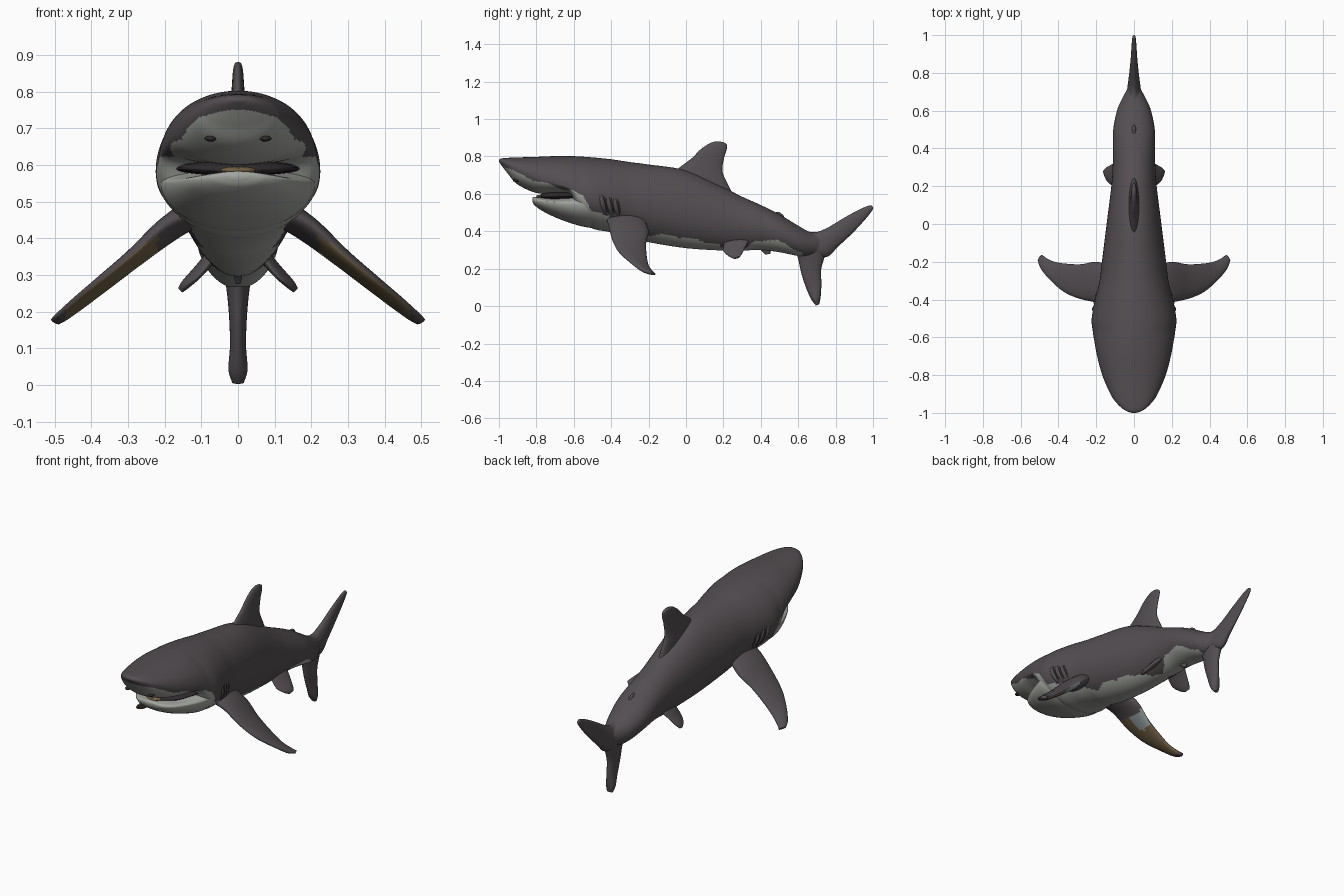
import bpy, bmesh, math
from mathutils import Vector

if "Cube" in bpy.data.objects:
    bpy.data.objects.remove(bpy.data.objects["Cube"])


def material(name, rgb):
    m = bpy.data.materials.new(name)
    m.use_nodes = True
    m.diffuse_color = (*rgb, 1)
    node = next(n for n in m.node_tree.nodes if n.type == 'BSDF_PRINCIPLED')
    node.inputs["Base Color"].default_value = (*rgb, 1)
    node.inputs["Roughness"].default_value = 0.7
    return m


GREY = material("slate_grey", (.088, .076, .083))
PALE = material("pale_belly", (.37, .385, .35))
TAN = material("tan_underside", (.17, .12, .06))
BLACK = material("dark_slit", (.03, .025, .028))
BLUE = material("blue_grey", (.30, .36, .37))


def smooth_rows(rows, steps):
    """Catmull-Rom interpolation through rows of equal length."""
    out = []
    for i in range(len(rows) - 1):
        a, b, c, d = (rows[max(0, min(len(rows) - 1, i + k))] for k in (-1, 0, 1, 2))
        for s in range(steps):
            t = s / steps
            out.append([.5 * (2 * q + (r - p) * t + (2 * p - 5 * q + 4 * r - w) * t * t
                              + (3 * q - p - 3 * r + w) * t ** 3)
                        for p, q, r, w in zip(a, b, c, d)])
    out.append(list(rows[-1]))
    return out


def loft(name, rings, mats, rule=None):
    """Skin closed rings, cap both ends and colour faces by a rule."""
    bm = bmesh.new()
    loops = [[bm.verts.new(p) for p in ring] for ring in rings]
    n = len(loops[0])
    for a, b in zip(loops, loops[1:]):
        for i in range(n):
            bm.faces.new((a[i], a[(i + 1) % n], b[(i + 1) % n], b[i]))
    bm.faces.new(loops[0])
    bm.faces.new(loops[-1])
    bmesh.ops.recalc_face_normals(bm, faces=bm.faces)
    for f in bm.faces:
        f.smooth = True
        if rule:
            f.material_index = rule(f.calc_center_median(), f.normal)
    mesh = bpy.data.meshes.new(name)
    bm.to_mesh(mesh)
    bm.free()
    for m in mats:
        mesh.materials.append(m)
    ob = bpy.data.objects.new(name, mesh)
    bpy.context.collection.objects.link(ob)
    return ob


def trunk(name, rows, mats, rule, sides=96):
    """Rows hold y, top z, bottom z, half width and widest z."""
    rings = []
    for y, top, bot, w, mid in smooth_rows(rows, 9):
        ring = []
        for i in range(sides):
            a = math.tau * i / sides
            s = math.sin(a)
            ring.append((w * math.cos(a), y, mid + s * ((top - mid) if s > 0 else (mid - bot))))
        rings.append(ring)
    return loft(name, rings, mats, rule)


def fin(name, stations, normal, mats=(GREY,), rule=None, side=1, sides=28):
    """Stations hold a leading point, a trailing point and a half thickness."""
    normal = Vector(normal).normalized()
    rings = []
    for r in smooth_rows([(*l, *t, h) for l, t, h in stations], 7):
        lead, trail = Vector(r[:3]), Vector(r[3:6])
        ring = []
        for i in range(sides):
            a = math.tau * i / sides
            p = (lead + trail) / 2 + (lead - trail) / 2 * math.cos(a) + normal * r[6] * math.sin(a)
            ring.append((p.x * side, p.y, p.z))
        rings.append(ring)
    return loft(name, rings, mats, rule)


# Countershading: height of the pale edge along the body
EDGE = [(-1, .765), (-.9, .71), (-.8, .67), (-.7, .64), (-.6, .615), (-.55, .59), (-.5, .51),
        (-.4, .47), (-.3, .42), (-.2, .38), (-.05, .375), (.1, .345), (.17, .335), (.2, .3),
        (.32, .31), (.37, .345), (.46, .36), (.55, .32), (.62, .29), (.65, .2), (2, .2)]


def belly_rule(c, n):
    for (y0, z0), (y1, z1) in zip(EDGE, EDGE[1:]):
        if y0 <= c.y <= y1:
            wave = .006 * math.sin(c.y * 40)
            return int(c.z < z0 + (z1 - z0) * (c.y - y0) / (y1 - y0) + wave)
    return 1


# Body with snout
trunk("body", [
    (-1, .782, .772, .012, .777), (-.985, .79, .75, .05, .772), (-.95, .793, .705, .09, .755),
    (-.9, .795, .65, .125, .73), (-.8, .798, .605, .168, .69), (-.7, .802, .60, .195, .66),
    (-.62, .802, .59, .21, .63), (-.57, .80, .47, .218, .6), (-.5, .795, .415, .224, .58),
    (-.4, .785, .395, .205, .57), (-.3, .77, .37, .182, .56), (-.2, .757, .342, .17, .54),
    (0, .725, .31, .145, .5), (.2, .635, .297, .12, .46), (.3, .585, .297, .113, .44),
    (.4, .54, .3, .112, .42), (.5, .49, .288, .11, .39), (.6, .43, .268, .09, .35),
    (.66, .397, .265, .065, .335), (.74, .37, .29, .02, .33)],
    (GREY, PALE), belly_rule)

# Lower jaw
trunk("lower_jaw", [
    (-.822, .578, .56, .03, .57), (-.81, .583, .54, .075, .565), (-.77, .58, .51, .122, .56),
    (-.7, .576, .475, .162, .555), (-.62, .585, .445, .193, .55), (-.55, .6, .425, .21, .55),
    (-.48, .59, .415, .2, .55)], (GREY, PALE), belly_rule)

# Mouth interior: dark hollow and tongue
trunk("mouth_hollow", [(-.775, .6, .575, .06, .588), (-.72, .612, .57, .13, .59),
                       (-.6, .615, .57, .17, .59)], (BLACK,), None, 40)
trunk("tongue", [(-.80, .592, .578, .02, .585), (-.77, .596, .575, .05, .586),
                 (-.65, .598, .57, .07, .585)], (TAN,), None, 32)

# Dorsal fins and anal fin
def flat(rows):
    return [((0, a, b), (0, c, d), h) for a, b, c, d, h in rows]


X = (1, 0, 0)
fin("dorsal_fin", flat([
    (-.1, .69, .25, .60, .03), (-.03, .745, .225, .65, .026), (.03, .79, .195, .72, .021),
    (.075, .835, .203, .79, .017), (.12, .867, .218, .84, .014), (.155, .88, .217, .865, .01),
    (.18, .88, .2, .876, .004)]), X)
fin("rear_dorsal_fin", flat([(.45, .5, .52, .46, .012), (.485, .502, .525, .475, .01),
                             (.5, .502, .52, .488, .005)]), X)
fin("anal_fin", flat([(.36, .33, .46, .32, .014), (.40, .3, .455, .3, .012),
                      (.425, .275, .45, .28, .007)]), X)

# Tail fin lobes
fin("tail_upper_lobe", flat([
    (.58, .42, .66, .28, .05), (.68, .395, .75, .262, .036), (.75, .416, .815, .32, .027),
    (.85, .475, .89, .39, .018), (.93, .518, .955, .46, .013), (.98, .538, .995, .51, .009),
    (.996, .535, 1, .525, .004)]), X)
fin("tail_lower_lobe", flat([
    (.58, .32, .76, .32, .04), (.6, .25, .737, .25, .03), (.618, .17, .722, .19, .024),
    (.643, .095, .724, .12, .022), (.67, .035, .72, .05, .026), (.695, .003, .712, .01, .016)]), X)


# Paired parts
def pectoral_rule(c, n):
    if n.z > -.35 or abs(c.x) < .22 or abs(c.x) > .47:
        return 0
    return 2 if abs(c.x) < .3 and c.y > -.3 else 1


for side, word in ((1, "left"), (-1, "right")):
    fin(word + "_pectoral_fin", [
        ((.13, -.43, .47), (.13, -.22, .46), .04), ((.2, -.415, .435), (.2, -.2, .40), .032),
        ((.29, -.395, .355), (.28, -.213, .335), .024), ((.37, -.36, .29), (.36, -.21, .27), .02),
        ((.44, -.30, .235), (.42, -.2, .22), .016), ((.49, -.24, .19), (.465, -.18, .188), .014),
        ((.508, -.195, .175), (.487, -.163, .172), .01)],
        (.62, 0, .78), (GREY, TAN, BLUE), pectoral_rule, side)
    fin(word + "_pelvic_fin", [
        ((.05, .21, .37), (.06, .35, .37), .018), ((.105, .2, .30), (.11, .32, .32), .014),
        ((.14, .225, .27), (.145, .3, .28), .012), ((.155, .255, .255), (.16, .285, .262), .007)],
        (.7, 0, .7), side=side)

    # Gill folds: tapered ribs with a dark slit behind each
    for k in range(3):
        for label, mat, shift, r in (("fold", GREY, 0, .013), ("slit", BLACK, .015, .008)):
            rings = []
            for j in range(13):
                t = j / 12
                y = -.455 + .036 * k + shift + .03 * t * t
                z = .615 - .13 * t - .012 * k
                u = (y + .5) / .2
                w = .224 - .042 * u
                x = w * math.sqrt(max(0, 1 - ((z - .575) / .19) ** 2)) - .002
                taper = r * (.15 + math.sin(math.pi * t))
                rings.append([(side * (x + taper * .8 * math.cos(a)), y + taper * math.sin(a), z)
                              for a in (math.tau * i / 10 for i in range(10))])
            loft(f"{word}_gill_{label}_{k + 1}", rings, (mat,))

    # Nostril
    trunk_ob = trunk(word + "_nostril", [(-.925, .676, .668, .006, .672), (-.91, .68, .664, .016, .672),
                                         (-.88, .676, .668, .01, .672)], (BLACK,), None, 16)
    trunk_ob.location.x = side * .075
